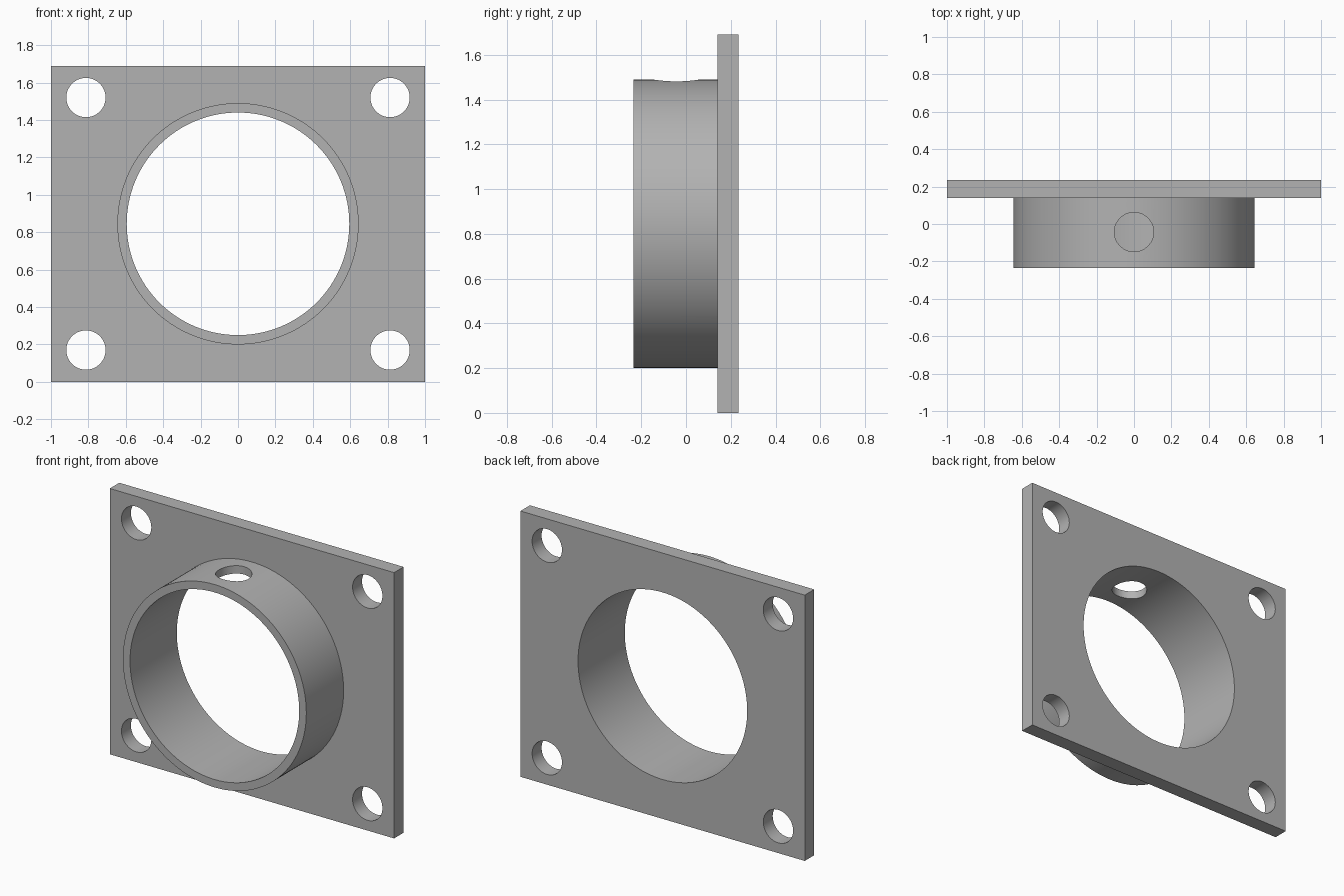
import bpy
import math

cube = bpy.data.objects.get("Cube")
if cube:
    bpy.data.objects.remove(cube, do_unlink=True)

# Main dimensions
HEIGHT = 1.69
MID_Z = HEIGHT / 2
FRONT, PLATE_FRONT, BACK = -0.235, 0.14, 0.235
OUTER_R, BORE_R, HOLE_R = 0.645, 0.595, 0.105

grey = bpy.data.materials.new("plain grey")
grey.use_nodes = True
grey.diffuse_color = (0.45, 0.45, 0.45, 1)
grey.node_tree.nodes["Principled BSDF"].inputs["Base Color"].default_value = grey.diffuse_color


def cylinder(name, radius, y0, y1, x=0, z=MID_Z, sides=128):
    """Cylinder lying along y."""
    bpy.ops.mesh.primitive_cylinder_add(
        vertices=sides, radius=radius, depth=y1 - y0,
        location=(x, (y0 + y1) / 2, z), rotation=(math.pi / 2, 0, 0))
    obj = bpy.context.object
    obj.name = name
    return obj


def combine(target, tool, operation):
    """Apply a boolean and discard the tool object."""
    mod = target.modifiers.new(tool.name, 'BOOLEAN')
    mod.operation = operation
    mod.solver = 'EXACT'
    mod.object = tool
    bpy.context.view_layer.objects.active = target
    bpy.ops.object.modifier_apply(modifier=mod.name)
    bpy.data.objects.remove(tool, do_unlink=True)


# Square mounting plate
bpy.ops.mesh.primitive_cube_add(size=1, location=(0, (PLATE_FRONT + BACK) / 2, MID_Z))
flange = bpy.context.object
flange.name = "mounting_flange"
flange.scale = (2, BACK - PLATE_FRONT, HEIGHT)
bpy.ops.object.transform_apply(location=True, rotation=True, scale=True)
flange.data.materials.append(grey)

# Collar in front of the plate, then the bore through both
combine(flange, cylinder("collar", OUTER_R, FRONT, (PLATE_FRONT + BACK) / 2), 'UNION')
combine(flange, cylinder("bore", BORE_R, FRONT - 0.1, BACK + 0.1), 'DIFFERENCE')

# Four bolt holes
for sx in (-1, 1):
    for sz in (-1, 1):
        hole = cylinder("bolt_hole", HOLE_R, 0, 0.4, sx * 0.813, MID_Z + sz * 0.675, 64)
        combine(flange, hole, 'DIFFERENCE')

# Set-screw hole through the top of the collar
bpy.ops.mesh.primitive_cylinder_add(
    vertices=64, radius=HOLE_R, depth=0.6, location=(0, -0.043, MID_Z + 0.6))
bpy.context.object.name = "top_hole"
combine(flange, bpy.context.object, 'DIFFERENCE')

# Smooth curved walls, crisp edges
bpy.ops.object.select_all(action='DESELECT')
flange.select_set(True)
bpy.context.view_layer.objects.active = flange
bpy.ops.object.shade_smooth_by_angle(angle=math.radians(30))
